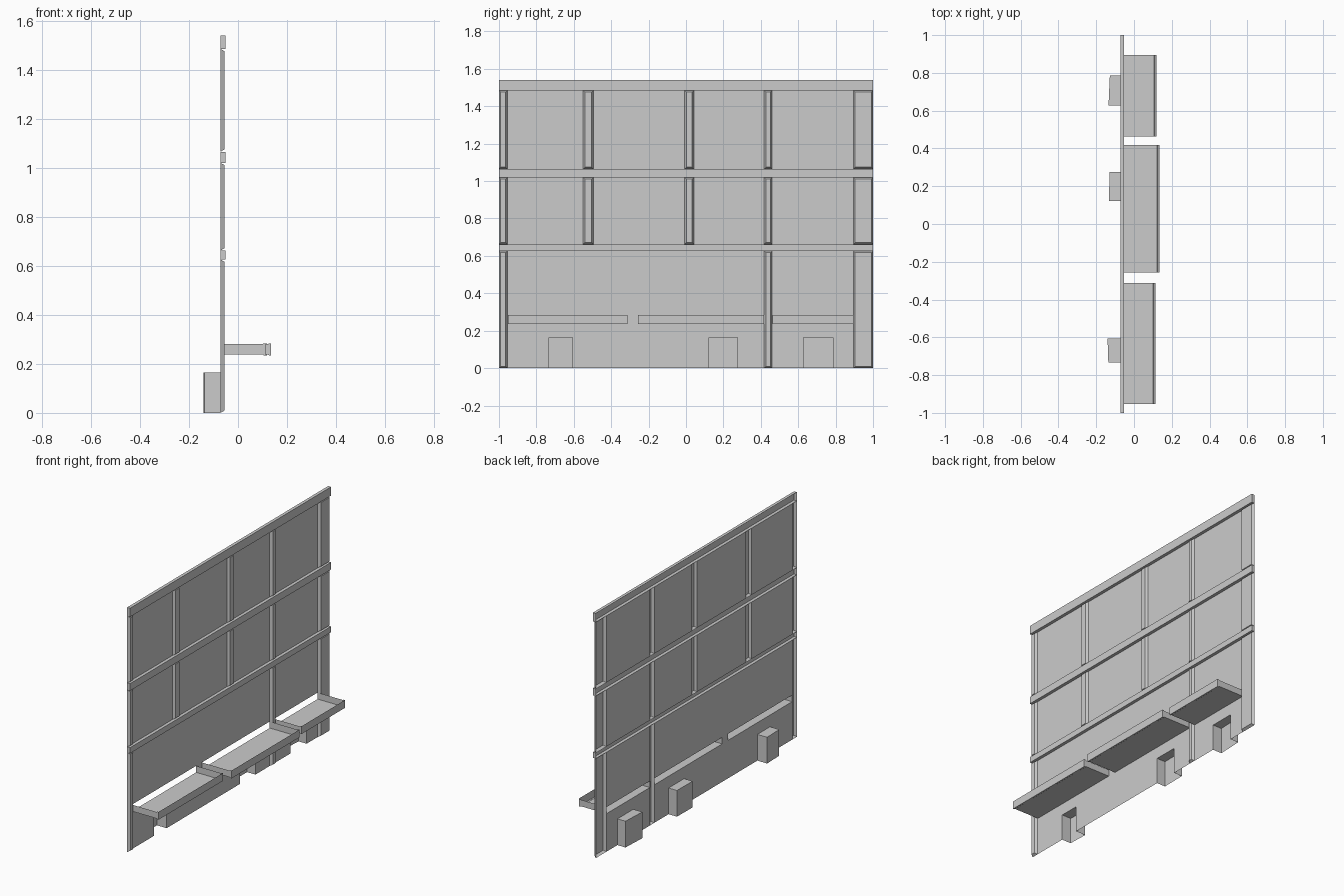
import bpy, bmesh

if "Cube" in bpy.data.objects:
    bpy.data.objects.remove(bpy.data.objects["Cube"])

BACK, FRONT = -0.072, -0.052          # sheet plane and raised rib plane
BEAMS = [(0.626, 0.662), (1.02, 1.065), (1.485, 1.54)]
ROWS = [(0.0, 0.626), (0.662, 1.02), (1.065, 1.485)]
POSTS = [(-1.0, -0.955), (-0.55, -0.495), (-0.007, 0.042), (0.418, 0.46), (0.895, 1.0)]
LOW_POSTS = (0, 3, 4)                 # posts that continue in the bottom row
# trays: y0, y1, front x
TRAYS = [(-0.953, -0.313, 0.114), (-0.257, 0.418, 0.135), (0.462, 0.895, 0.119)]
TRAY_Z = (0.239, 0.28)
# rear housings: y0, y1, rear x at y0, rear x at y1
NICHES = [(-0.733, -0.607, -0.136, -0.14), (0.122, 0.276, -0.132, -0.13), (0.627, 0.785, -0.135, -0.128)]
NICHE_TOP = 0.165


def make_object(name, build):
    bm = bmesh.new()
    build(bm)
    me = bpy.data.meshes.new(name)
    bm.to_mesh(me)
    bm.free()
    ob = bpy.data.objects.new(name, me)
    bpy.context.collection.objects.link(ob)
    return ob


def quad(bm, *pts):
    return bm.faces.new([bm.verts.new(p) for p in pts])


def rib(bm, y0, y1, z0, z1, top, inset_y, inset_z):
    """Raised rib, open at the back, with optionally sloped sides."""
    def ring(x, a, b):
        return [bm.verts.new(p) for p in ((x, y0 + a, z0 + b), (x, y1 - a, z0 + b),
                                          (x, y1 - a, z1 - b), (x, y0 + a, z1 - b))]
    lo, hi = ring(BACK, 0, 0), ring(top, inset_y, inset_z)
    bm.faces.new(hi)
    for i in range(4):
        j = (i + 1) % 4
        bm.faces.new((lo[i], lo[j], hi[j], hi[i]))


posts = [(*POSTS[i], *row) for r, row in enumerate(ROWS)
         for i in range(len(POSTS)) if r > 0 or i in LOW_POSTS]
holes = posts + [(-1, 1, *b) for b in BEAMS]
holes += [(a, b, *TRAY_Z) for a, b, _ in TRAYS]
holes += [(n[0], n[1], 0, NICHE_TOP) for n in NICHES]


# wall sheet with openings for ribs, trays and housings
def build_wall(bm):
    ys = sorted({h[0] for h in holes} | {h[1] for h in holes})
    zs = sorted({h[2] for h in holes} | {h[3] for h in holes})
    for y0, y1 in zip(ys, ys[1:]):
        for z0, z1 in zip(zs, zs[1:]):
            cy, cz = (y0 + y1) / 2, (z0 + z1) / 2
            if any(h[0] < cy < h[1] and h[2] < cz < h[3] for h in holes):
                continue
            quad(bm, (BACK, y0, z0), (BACK, y1, z0), (BACK, y1, z1), (BACK, y0, z1))
    bmesh.ops.remove_doubles(bm, verts=bm.verts, dist=1e-5)


make_object("wall_panel", build_wall)

# horizontal beams
for i, (z0, z1) in enumerate(BEAMS):
    make_object(f"beam_{i + 1}", lambda bm: rib(bm, -1, 1, z0, z1, FRONT, 0, 0))

# vertical battens with bevelled edges
for i, (y0, y1, z0, z1) in enumerate(posts):
    make_object(f"batten_{i + 1}", lambda bm: rib(bm, y0, y1, z0, z1, -0.056, 0.009, 0.009))


# open-topped trays with a slightly flared front lip
def build_tray(bm, y0, y1, x1):
    z0, z1 = TRAY_Z
    stations = [(BACK, 0), (x1 - 0.014, 0), (x1 - 0.009, 0.004), (x1, 0.004)]
    rows = []
    for x, f in stations:
        rows.append([bm.verts.new(p) for p in ((x, y0, z1 + f), (x, y0, z0 - f),
                                               (x, y1, z0 - f), (x, y1, z1 + f))])
    for a, b in zip(rows, rows[1:]):
        for k in range(3):
            bm.faces.new((a[k], a[k + 1], b[k + 1], b[k]))
    bm.faces.new(rows[-1])


for i, t in enumerate(TRAYS):
    make_object(f"tray_{i + 1}", lambda bm: build_tray(bm, *t))


# rear housings, open to the front and at the bottom
def build_niche(bm, y0, y1, xa, xb):
    t = NICHE_TOP
    quad(bm, (xa, y0, 0), (xb, y1, 0), (xb, y1, t), (xa, y0, t))
    quad(bm, (BACK, y0, 0), (xa, y0, 0), (xa, y0, t), (BACK, y0, t))
    quad(bm, (xb, y1, 0), (BACK, y1, 0), (BACK, y1, t), (xb, y1, t))
    quad(bm, (BACK, y0, t), (xa, y0, t), (xb, y1, t), (BACK, y1, t))
    bmesh.ops.remove_doubles(bm, verts=bm.verts, dist=1e-5)


for i, n in enumerate(NICHES):
    make_object(f"rear_housing_{i + 1}", lambda bm: build_niche(bm, *n))
